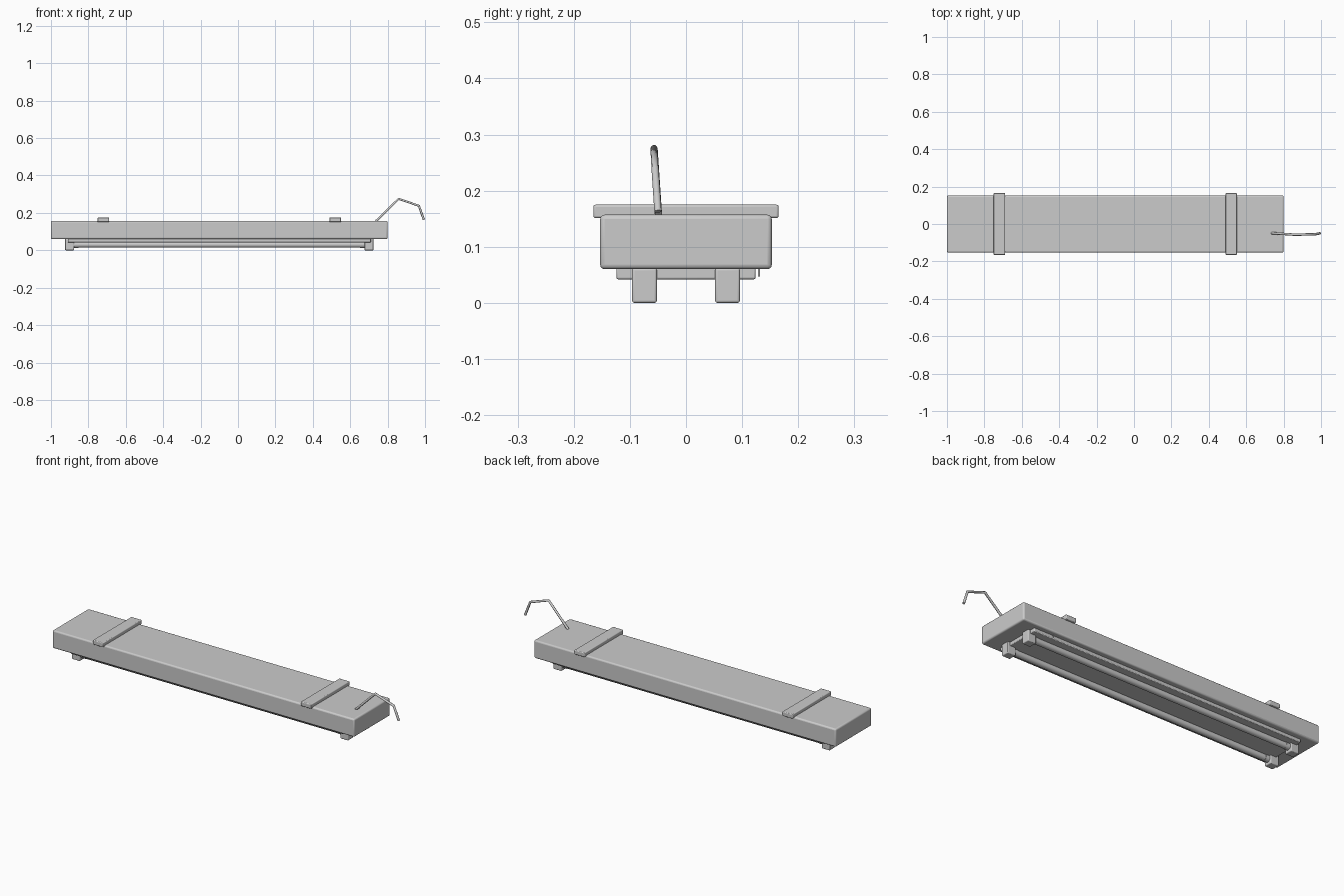
import bpy, math

if "Cube" in bpy.data.objects:
    bpy.data.objects.remove(bpy.data.objects["Cube"])


def box(name, x, y, z, bevel, segments=3):
    """Bevelled box from (min, max) ranges."""
    bpy.ops.mesh.primitive_cube_add(size=1, location=[(a + b) / 2 for a, b in (x, y, z)])
    ob = bpy.context.object
    ob.name = name
    ob.scale = [b - a for a, b in (x, y, z)]
    bpy.ops.object.transform_apply(location=False, rotation=False, scale=True)
    mod = ob.modifiers.new("bevel", 'BEVEL')
    mod.width, mod.segments = bevel, segments
    bpy.ops.object.shade_smooth_by_angle()
    return ob


def rod(name, centre, radius, length, along_x=True):
    """Cylinder along x or z."""
    bpy.ops.mesh.primitive_cylinder_add(
        vertices=32, radius=radius, depth=length, location=centre,
        rotation=(0, math.pi / 2 if along_x else 0, 0))
    bpy.context.object.name = name
    bpy.ops.object.shade_smooth_by_angle()


# Main housing and the reflector plate beneath it
box("housing", (-1.0, 0.8), (-0.153, 0.153), (0.06, 0.157), 0.008)
box("reflector", (-0.91, 0.71), (-0.124, 0.124), (0.042, 0.064), 0.003, 2)

# Mounting straps across the top
for i, x in enumerate((-0.72, 0.52)):
    box(f"mounting_strap_{i}", (x - 0.031, x + 0.031), (-0.165, 0.165), (0.151, 0.175), 0.004)

# Two tubes, each with an end socket and metal cap at both ends
for side in (-1, 1):
    y = side * 0.074
    rod(f"lamp_tube_{side}", (-0.1, y, 0.03), 0.016, 1.56)
    for end in (-1, 1):
        x = -0.1 + end * 0.8
        box(f"socket_{side}_{end}", (x - 0.024, x + 0.024), (y - 0.022, y + 0.022), (0, 0.062), 0.004)
        rod(f"tube_cap_{side}_{end}", (x - end * 0.032, y, 0.03), 0.0175, 0.03)

# Small pull switch under the back edge
rod("pull_switch", (0.6, 0.13, 0.055), 0.002, 0.016, along_x=False)

# Bent power cable
curve = bpy.data.curves.new("power_cable", 'CURVE')
curve.dimensions = '3D'
curve.bevel_depth, curve.bevel_resolution, curve.use_fill_caps = 0.0065, 3, True
path = [(0.737, -0.049, 0.155), (0.859, -0.057, 0.275), (0.967, -0.055, 0.238), (0.994, -0.05, 0.163)]
spline = curve.splines.new('POLY')
spline.points.add(len(path) - 1)
for point, co in zip(spline.points, path):
    point.co = (*co, 1)
cable = bpy.data.objects.new("power_cable", curve)
bpy.context.collection.objects.link(cable)
